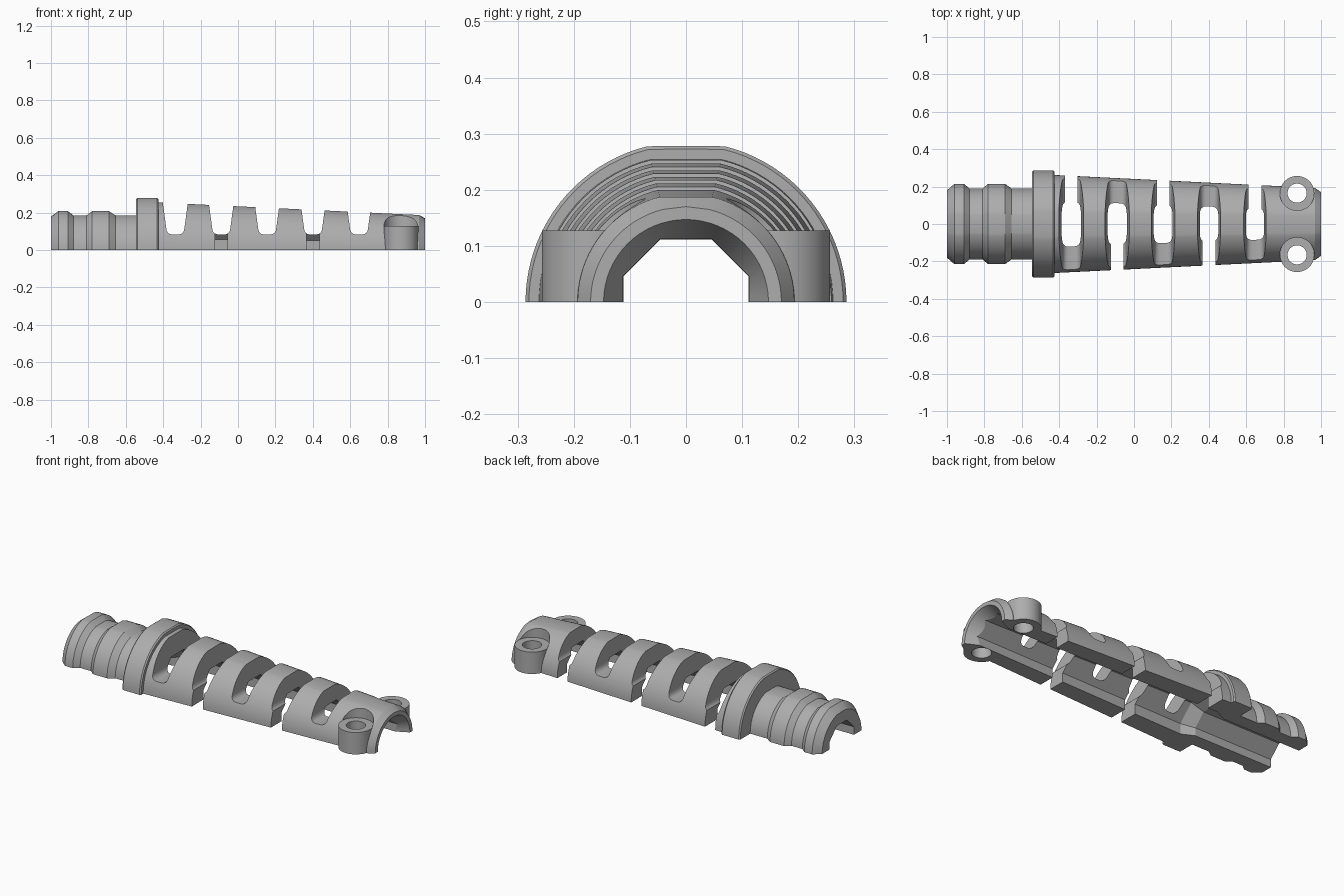
import bpy, bmesh
from math import sin, cos, pi, radians

cube = bpy.data.objects.get("Cube")
if cube:
    bpy.data.objects.remove(cube)

grey = bpy.data.materials.new("mid_grey")
grey.use_nodes = True
grey.diffuse_color = (0.42, 0.42, 0.42, 1)
grey.node_tree.nodes["Principled BSDF"].inputs["Base Color"].default_value = (0.42, 0.42, 0.42, 1)


def loft(name, sections):
    """Closed solid through a list of equally sized point loops."""
    bm = bmesh.new()
    loops = [[bm.verts.new(p) for p in s] for s in sections]
    n = len(loops[0])
    for a, b in zip(loops, loops[1:]):
        for i in range(n):
            j = (i + 1) % n
            bm.faces.new((a[i], a[j], b[j], b[i]))
    bm.faces.new(loops[0])
    bm.faces.new(loops[-1])
    bmesh.ops.recalc_face_normals(bm, faces=bm.faces)
    mesh = bpy.data.meshes.new(name)
    bm.to_mesh(mesh)
    bm.free()
    obj = bpy.data.objects.new(name, mesh)
    bpy.context.collection.objects.link(obj)
    return obj


def ring(x, r, count, turn=0):
    """Circle or polygon around the x axis."""
    return [(x, r * cos(turn + 2 * pi * i / count), r * sin(turn + 2 * pi * i / count))
            for i in range(count)]


def post(name, x, y, r, z0, z1):
    return loft(name, [[(x + r * cos(2 * pi * i / 48), y + r * sin(2 * pi * i / 48), z)
                        for i in range(48)] for z in (z0, z1)])


def combine(target, other, operation):
    """Boolean the other object into the target and remove it."""
    mod = target.modifiers.new("combine", 'BOOLEAN')
    mod.operation = operation
    mod.solver = 'EXACT'
    mod.object = other
    bpy.context.view_layer.update()
    result = bpy.data.meshes.new_from_object(
        target.evaluated_get(bpy.context.evaluated_depsgraph_get()))
    target.modifiers.clear()
    target.data = result
    bpy.data.objects.remove(other)


# Half-round body: x, radius, height of the flat along the top
profile = [(-1, .18, .178), (-.96, .215, .208), (-.91, .215, .208), (-.88, .19, .185),
           (-.81, .19, .185), (-.78, .215, .208), (-.69, .215, .208), (-.655, .19, .185),
           (-.545, .19, .185), (-.545, .28, .273), (-.538, .286, .278), (-.432, .286, .278),
           (-.425, .28, .273), (-.425, .262, .254), (.968, .193, .187), (1, .17, .17)]
half = [radians(76 * i / 20) for i in range(21)]
angles = half + [pi / 2] + [pi - a for a in reversed(half)]
sleeve = loft("strain_relief_sleeve",
              [[(x, r * cos(a), min(r * sin(a), top)) for a in angles]
               for x, r, top in profile])

# Screw bosses with a clear seat above each one
BOSS_X, BOSS_Y, BOSS_TOP = .872, .165, .127
for side in (-1, 1):
    combine(sleeve, post("boss", BOSS_X, side * BOSS_Y, .092, 0, .15), 'UNION')
    combine(sleeve, post("seat_cutter", BOSS_X, side * BOSS_Y, .0925, BOSS_TOP, .4), 'DIFFERENCE')

# Eight-sided tapering bore and flared mouth
bore = [(-1.1, .111), (-.5, .111), (-.43, .146), (.9, .112), (1.1, .112)]
combine(sleeve, loft("bore_cutter", [ring(x, a / cos(pi / 8), 8, pi / 8) for x, a in bore]),
        'DIFFERENCE')
combine(sleeve, loft("mouth_cutter", [ring(.93, .112, 64), ring(1, .147, 64), ring(1.02, .157, 64)]),
        'DIFFERENCE')

# Screw holes
for side in (-1, 1):
    combine(sleeve, post("hole_cutter", BOSS_X, side * BOSS_Y, .051, -.1, .3), 'DIFFERENCE')

# Flexing slots, open to the base on alternating sides
FLOOR, FILLET = .083, .03
for k in range(5):
    x = -.335 + .2455 * k
    right = [(.076, .32), (.048, FLOOR + FILLET)]
    right += [(.018 + FILLET * cos(t), FLOOR + FILLET - FILLET * sin(t))
              for t in (pi / 8, pi / 4, 3 * pi / 8, pi / 2)]
    outline = right + [(-u, z) for u, z in reversed(right)]
    combine(sleeve, loft("slot_cutter", [[(x + u, y, z) for u, z in outline] for y in (-.4, .4)]),
            'DIFFERENCE')
    side = 1 if k % 2 == 0 else -1
    gap = [(-.034, -.1), (.034, -.1), (.034, .12), (-.034, .12)]
    combine(sleeve, loft("gap_cutter", [[(x + u, y * side, z) for u, z in gap] for y in (.02, .4)]),
            'DIFFERENCE')

# Finish
sleeve.data.materials.clear()
sleeve.data.materials.append(grey)
for face in sleeve.data.polygons:
    face.material_index = 0
bpy.ops.object.select_all(action='DESELECT')
sleeve.select_set(True)
bpy.context.view_layer.objects.active = sleeve
bpy.ops.object.shade_smooth_by_angle(angle=radians(25))
